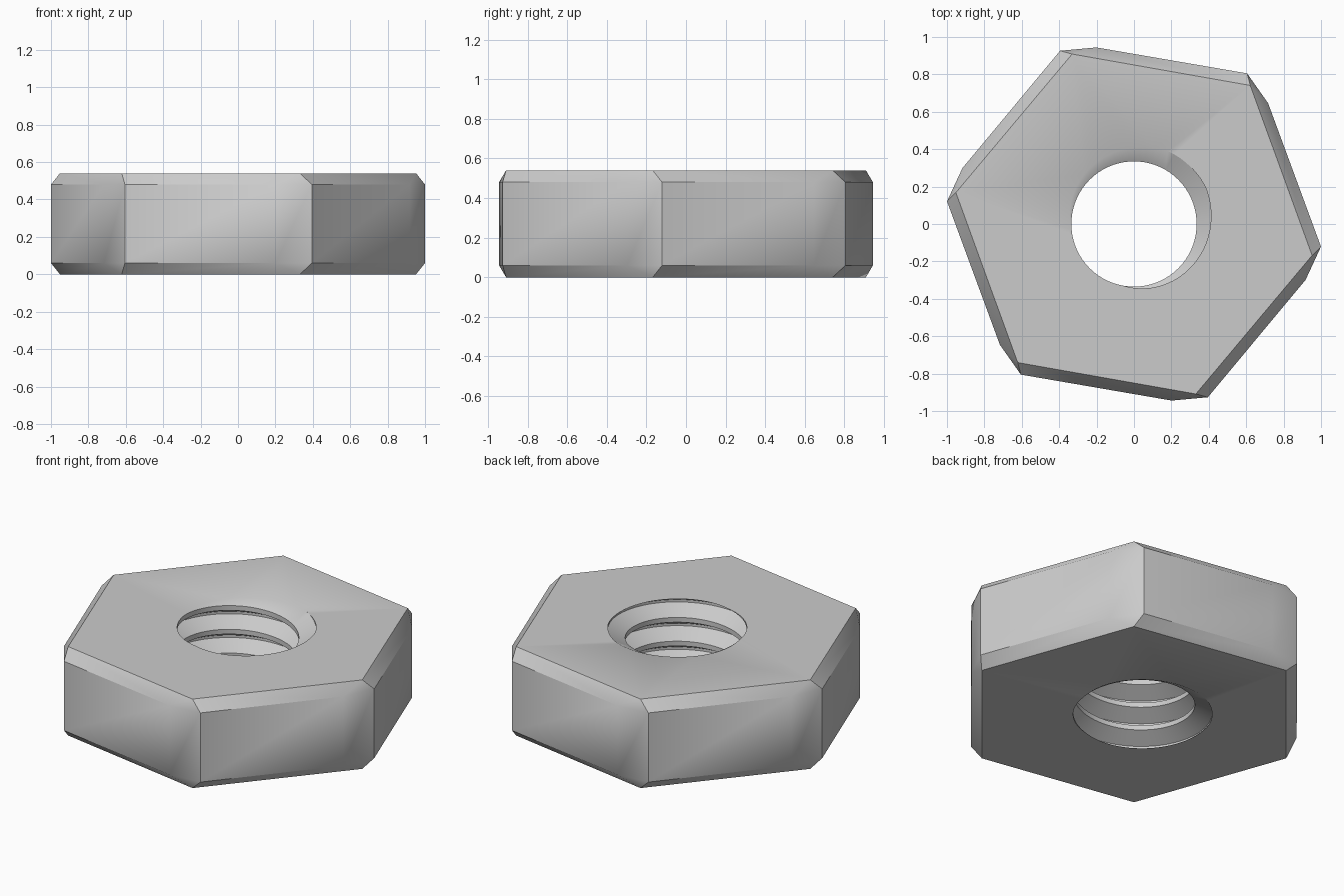
import bpy
import bmesh
from math import radians, cos, sin, floor, tau

cube = bpy.data.objects.get("Cube")
if cube:
    bpy.data.objects.remove(cube, do_unlink=True)

HEIGHT, CHAMFER = 0.54, 0.06
CREST, ROOT, PITCH = 0.335, 0.43, 0.144
START = radians(45)      # direction where the groove runs out on the top face
STEPS = 72

bm = bmesh.new()


def polar(radius, angle, z):
    return bm.verts.new((radius * cos(angle), radius * sin(angle), z))


# Outer shell: hexagon rims, with a twelve sided wall between the chamfers
def hexagon(z):
    return [polar(0.967, radians(60 * k - 10), z) for k in range(6)]


def wall_ring(z):
    ring = []
    for k in range(6):
        ring.append(polar(0.965, radians(60 * k - 18), z))
        ring.append(polar(1.007, radians(60 * k - 6.9), z))
    return ring


bottom, top = hexagon(0), hexagon(HEIGHT)
low, high = wall_ring(CHAMFER), wall_ring(HEIGHT - CHAMFER)
for i in range(12):
    j = (i + 1) % 12
    bm.faces.new((low[i], low[j], high[j], high[i]))
for rim, ring in ((bottom, low), (top, high)):
    for k in range(6):
        a, b, c = ring[2 * k], ring[2 * k + 1], ring[(2 * k + 2) % 12]
        bm.faces.new((rim[k], a, b))
        bm.faces.new((rim[k], b, c, rim[(k + 1) % 6]))


# Threaded bore: helical rows cut off flat at both ends
def bore_radius(z, angle):
    turn = (z - HEIGHT) / PITCH - (angle - START) / tau
    away = abs(turn - floor(turn + 0.5))
    depth = min(max((away - 0.05) / 0.35, 0), 1)
    return ROOT + (CREST - ROOT) * depth


rows = [t + f for t in range(-6, 3) for f in (-0.05, 0.05, 0.4, 0.6)]
columns = []
for s in range(STEPS + 1):
    angle = tau * s / STEPS
    column = []
    for row in rows:
        z = HEIGHT + PITCH * (row + (angle - START) / tau)
        z = min(max(z, 0), HEIGHT)
        column.append(polar(bore_radius(z, angle), angle, z))
    columns.append(column)
for left, right in zip(columns, columns[1:]):
    for k in range(len(rows) - 1):
        bm.faces.new((left[k], left[k + 1], right[k + 1], right[k]))
bmesh.ops.remove_doubles(bm, verts=bm.verts[:], dist=0.0005)

# Flat top and bottom faces between the hexagon and the bore
for level in (0, HEIGHT):
    edges = [e for e in bm.edges if len(e.link_faces) < 2
             and all(abs(v.co.z - level) < 0.001 for v in e.verts)]
    bmesh.ops.triangle_fill(bm, edges=edges, use_beauty=True)
bmesh.ops.recalc_face_normals(bm, faces=bm.faces[:])

mesh = bpy.data.meshes.new("hex_nut")
bm.to_mesh(mesh)
bm.free()
nut = bpy.data.objects.new("hex_nut", mesh)
bpy.context.collection.objects.link(nut)

# Plain steel colour
steel = bpy.data.materials.new("light_grey_steel")
steel.use_nodes = True
steel.diffuse_color = (0.6, 0.6, 0.6, 1)
steel.node_tree.nodes["Principled BSDF"].inputs["Base Color"].default_value = (0.6, 0.6, 0.6, 1)
mesh.materials.append(steel)

bpy.context.view_layer.objects.active = nut
nut.select_set(True)
bpy.ops.object.shade_smooth_by_angle(angle=radians(30))
